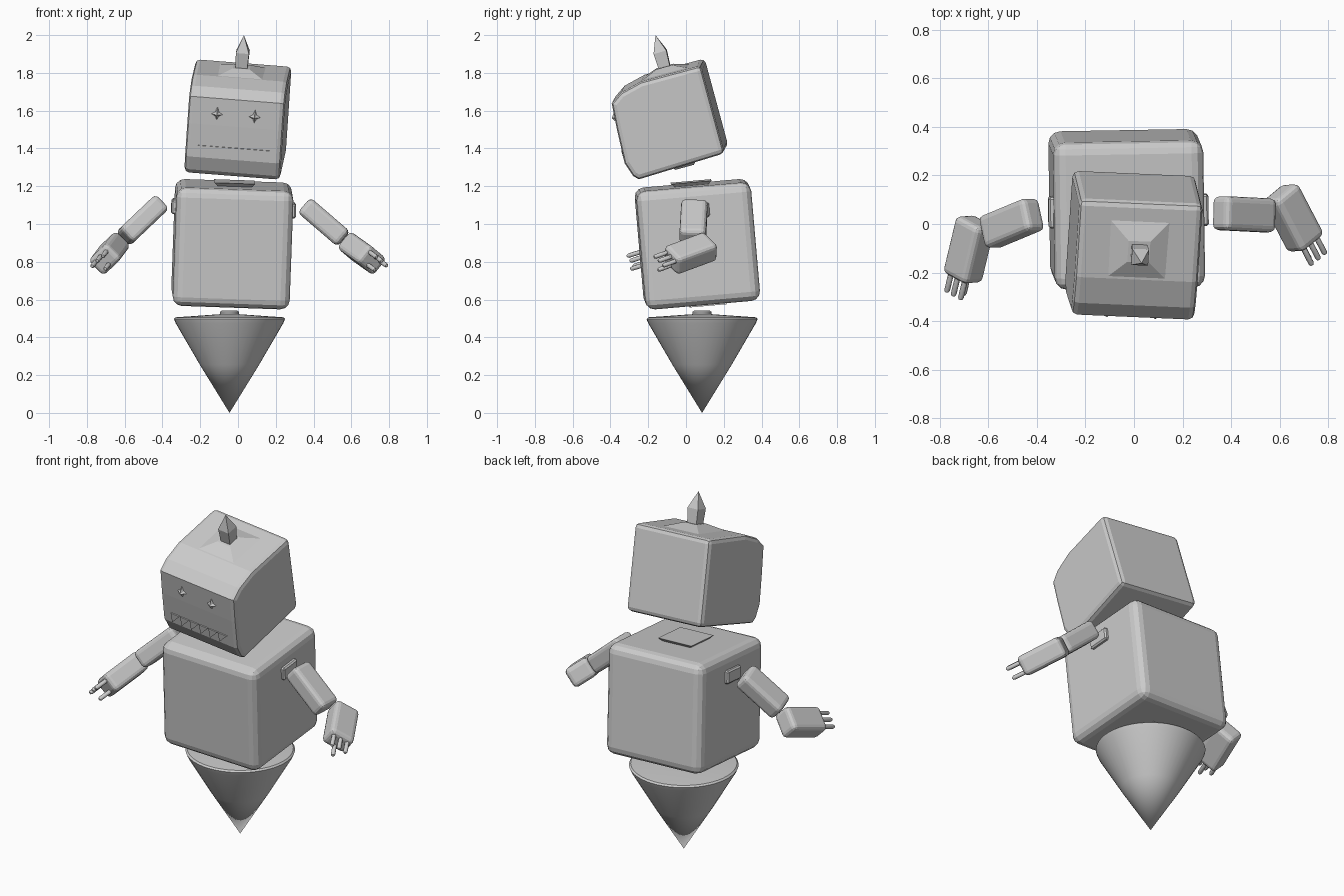
import bpy, bmesh, math
from mathutils import Vector, Matrix, Euler

if "Cube" in bpy.data.objects:
    bpy.data.objects.remove(bpy.data.objects["Cube"])


def finish(name, bm, M, bevel=0.0, seg=3, smooth=False):
    bmesh.ops.recalc_face_normals(bm, faces=bm.faces)
    me = bpy.data.meshes.new(name)
    bm.to_mesh(me)
    bm.free()
    ob = bpy.data.objects.new(name, me)
    bpy.context.collection.objects.link(ob)
    ob.matrix_world = M
    if bevel:
        m = ob.modifiers.new("Bevel", 'BEVEL')
        m.width, m.segments = bevel, seg
        m.limit_method, m.angle_limit = 'ANGLE', math.radians(60)
    if smooth:
        bpy.ops.object.select_all(action='DESELECT')
        ob.select_set(True)
        bpy.context.view_layer.objects.active = ob
        bpy.ops.object.shade_smooth_by_angle(angle=math.radians(35))
    return ob


def box(name, size, M, bevel=0.0, seg=3):
    bm = bmesh.new()
    bmesh.ops.create_cube(bm, size=1)
    bmesh.ops.scale(bm, vec=size, verts=bm.verts)
    return finish(name, bm, M, bevel, seg)


def lathe(name, profile, n, M, smooth=False, turn=0.0):
    """Stack of n-sided rings (radius, z); a zero radius becomes a point."""
    bm = bmesh.new()
    rings = []
    for r, z in profile:
        rings.append([bm.verts.new((r * math.cos(turn + i * math.tau / n),
                                    r * math.sin(turn + i * math.tau / n), z))
                      for i in range(n)])
    for a, b in zip(rings, rings[1:]):
        for i in range(n):
            bm.faces.new((a[i], a[(i + 1) % n], b[(i + 1) % n], b[i]))
    bm.faces.new(rings[0][::-1])
    bm.faces.new(rings[-1])
    bmesh.ops.remove_doubles(bm, verts=bm.verts, dist=1e-5)
    return finish(name, bm, M, smooth=smooth)


def frame(pos, rot):
    return Matrix.Translation(pos) @ Euler([math.radians(a) for a in rot]).to_matrix().to_4x4()


def limb_frame(pos, d, t):
    """x along the limb, z along its thin direction."""
    x = Vector(d).normalized()
    y = Vector(t).cross(x).normalized()
    z = x.cross(y)
    M = Matrix((x, y, z)).transposed().to_4x4()
    M.translation = pos
    return M


T = Matrix.Translation
SQ = math.sqrt(2)
Q = math.pi / 4

# Head: side profile extruded across, lightly bevelled
H = frame((0.0, -0.075, 1.556), (15.5, 4.5, -2.5))
side = [(.24, .248), (.235, -.235), (-.24, -.247), (-.265, -.222), (-.29, -.145),
        (-.281, .035), (-.27, .18), (-.208, .222), (-.09, .25)]
bm = bmesh.new()
face = bm.faces.new([bm.verts.new((-.255, y, z)) for y, z in side])
ext = bmesh.ops.extrude_face_region(bm, geom=[face])
bmesh.ops.translate(bm, vec=(.51, 0, 0),
                    verts=[v for v in ext['geom'] if isinstance(v, bmesh.types.BMVert)])
finish("head", bm, H, .025, 2)

# Antenna and its raised pad
lathe("antenna_pad", [(.13 * SQ, .245), (.045 * SQ, .278)], 4, H @ T((0, .037, 0)), turn=Q)
lathe("antenna", [(.03 * SQ, .26), (.035 * SQ, .36), (0, .452)], 4, H @ T((0, .037, 0)), turn=Q)


# Eyes: four-pointed faceted studs
for s, name in ((-1, "eye_left"), (1, "eye_right")):
    bm = bmesh.new()
    rim = [bm.verts.new(((.045 if i % 2 == 0 else .022) * math.cos(i * Q), .012,
                         (.052 if i % 2 == 0 else .022) * math.sin(i * Q))) for i in range(8)]
    tip = bm.verts.new((0, -.022, 0))
    for i in range(8):
        bm.faces.new((rim[i], rim[(i + 1) % 8], tip))
    bm.faces.new(rim)
    finish(name, bm, H @ T((s * .1, -.277, .095)))

# Mouth: row of six triangular teeth
bm = bmesh.new()
for i in range(6):
    x = -.19 + i * .064
    f = bm.faces.new([bm.verts.new(p) for p in
                      ((x, -.292, -.08), (x + .06, -.292, -.08), (x + .005, -.295, -.14))])
    e = bmesh.ops.extrude_face_region(bm, geom=[f])
    bmesh.ops.translate(bm, vec=(0, .02, 0),
                        verts=[v for v in e['geom'] if isinstance(v, bmesh.types.BMVert)])
finish("teeth", bm, H)
lathe("head_socket", [(.05 * SQ, -.262), (.075 * SQ, -.235)], 4, H, turn=Q)

# Torso with neck, hip and shoulder plates
B = frame((-.03, .06, .893), (5, 2, 1))
box("torso", (.62, .61, .63), B, .05, 3)
lathe("neck_plate", [(.075 * SQ, .30), (.108 * SQ, .333)], 4, B @ T((0, -.005, 0)), turn=Q)
lathe("hip_plate", [(.10 * SQ, -.327), (.085 * SQ, -.30)], 4, B @ T((-.01, .03, 0)), turn=Q)
for s, name in ((-1, "shoulder_plate_left"), (1, "shoulder_plate_right")):
    box(name, (.04, .13, .075), B @ T((s * .31, .01, .19)), .008, 1)

# Hovering cone base
C = T((-.045, .085, 0))
lathe("base_cone", [(0, 0), (.157, .255), (.285, .475), (.294, .497), (.285, .506), (0, .526)],
      48, C, smooth=True)
lathe("base_stub", [(.05, .515), (.05, .535), (.04, .542)], 24, C, smooth=True)

# Arms: upper arm and forearm centres and directions, hinged about a shared axis
arms = {
    "right": (((.455, .04, 1.01), (.2, -.01, -.172)),
              ((.655, .025, .845), (.12, -.23, -.085)), (.64, 0, .76)),
    "left": (((-.505, .003, 1.02), (-.2, -.083, -.19)),
             ((-.68, -.105, .845), (-.06, -.25, -.08)), (-.69, 0, .725)),
}
finger = [(.005, 0), (.012, .004), (.012, .095), (.008, .104), (0, .107)]
for s, (upper, fore, t) in arms.items():
    box("upper_arm_" + s, (.275, .14, .105), limb_frame(*upper, t), .025, 3)
    F = limb_frame(*fore, t)
    box("forearm_" + s, (.255, .145, .115), F, .025, 3)
    # Three fingers and an opposing thumb
    for i, (w, h) in enumerate(((-.042, .026), (0, .028), (.042, .026), (0, -.032))):
        lathe(f"finger_{s}_{i + 1}", finger, 10,
              F @ T((.10, w, h)) @ Matrix.Rotation(math.pi / 2, 4, 'Y'), smooth=True)
